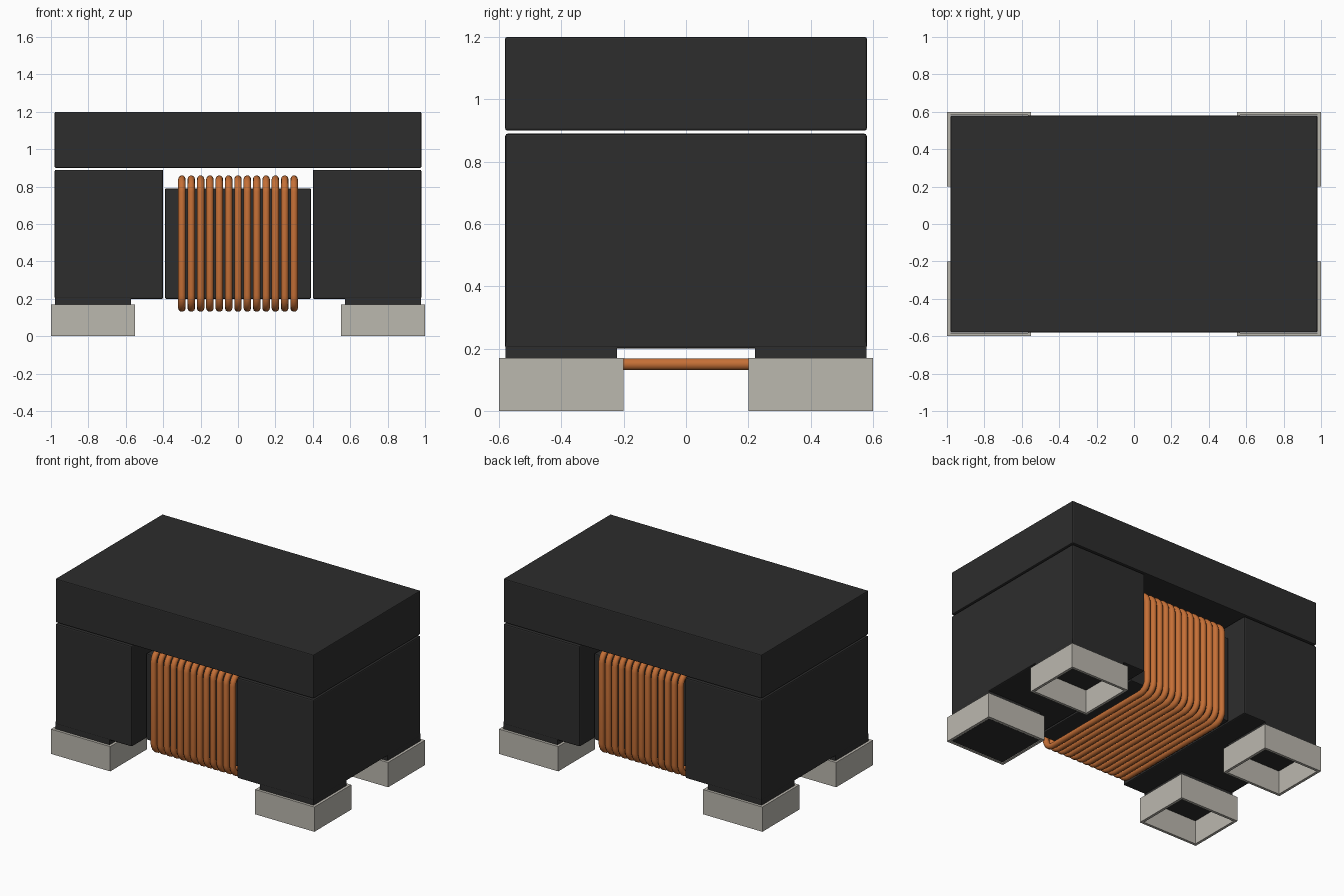
import bpy, bmesh, math
from mathutils import Vector

cube = bpy.data.objects.get("Cube")
if cube:
    bpy.data.objects.remove(cube, do_unlink=True)


def material(name, rgb, rough, metal=0.0):
    m = bpy.data.materials.new(name)
    m.use_nodes = True
    m.diffuse_color = (*rgb, 1)
    node = m.node_tree.nodes["Principled BSDF"]
    node.inputs["Base Color"].default_value = (*rgb, 1)
    node.inputs["Roughness"].default_value = rough
    node.inputs["Metallic"].default_value = metal
    return m


FERRITE = material("ferrite_black", (0.026, 0.026, 0.026), 0.7)
COPPER = material("copper_wire", (0.56, 0.16, 0.037), 0.5)
TIN = material("tin_grey", (0.50, 0.48, 0.43), 0.5)


def finish(bm, name, mat):
    bmesh.ops.recalc_face_normals(bm, faces=bm.faces)
    mesh = bpy.data.meshes.new(name)
    bm.to_mesh(mesh)
    bm.free()
    mesh.materials.append(mat)
    obj = bpy.data.objects.new(name, mesh)
    bpy.context.collection.objects.link(obj)
    return obj


def box(name, lo, hi, mat, bevel=0.0):
    lo, hi = Vector(lo), Vector(hi)
    bm = bmesh.new()
    bmesh.ops.create_cube(bm, size=1)
    for v in bm.verts:
        v.co = (lo + hi) / 2 + v.co * (hi - lo)
    obj = finish(bm, name, mat)
    if bevel:
        mod = obj.modifiers.new("edge_round", 'BEVEL')
        mod.width, mod.segments = bevel, 2
    return obj


def side_box(name, sx, sy, x, y, z, mat, bevel=0.0):
    """Box given by positive x and y ranges, placed in the quadrant sx, sy."""
    xs, ys = sorted(sx * a for a in x), sorted(sy * a for a in y)
    return box(name, (xs[0], ys[0], z[0]), (xs[1], ys[1], z[1]), mat, bevel)


def cap(name, sx, sy):
    """Open-ended rectangular terminal sleeve with thin walls."""
    cx, cy = sx * 0.775, sy * 0.4
    bm = bmesh.new()
    rings = []
    for hx, hy, z in ((0.225, 0.2, 0), (0.225, 0.2, 0.17),
                      (0.207, 0.182, 0.17), (0.207, 0.182, 0)):
        rings.append([bm.verts.new((cx + i * hx, cy + j * hy, z))
                      for i, j in ((-1, -1), (1, -1), (1, 1), (-1, 1))])
    for k in range(4):
        a, b = rings[k], rings[(k + 1) % 4]
        for i in range(4):
            j = (i + 1) % 4
            bm.faces.new((a[i], a[j], b[j], b[i]))
    return finish(bm, name, TIN)


def rounded_loop(hy, z0, z1, r, steps=5):
    """Rounded rectangle outline in the y-z plane."""
    pts = []
    corners = ((hy - r, z1 - r), (r - hy, z1 - r), (r - hy, z0 + r), (hy - r, z0 + r))
    for q, (y, z) in enumerate(corners):
        for s in range(steps + 1):
            a = math.pi / 2 * (q + s / steps)
            pts.append((y + r * math.cos(a), z + r * math.sin(a)))
    return pts


# Lid plate and the wound core bar
box("lid", (-0.98, -0.58, 0.90), (0.98, 0.58, 1.20), FERRITE, 0.006)
box("core_bar", (-0.39, -0.44, 0.20), (0.39, 0.44, 0.79), FERRITE, 0.006)

# End blocks with two feet and two terminals each
for sx, side in ((1, "left"), (-1, "right")):
    side_box("end_block_" + side, sx, 1, (0.40, 0.98), (-0.58, 0.58),
             (0.20, 0.89), FERRITE, 0.008)
    for sy, end in ((-1, "front"), (1, "back")):
        tag = end + "_" + side
        # one foot reaches down to the mounting plane, the others stop higher
        bottom = 0.002 if (sx, sy) == (1, -1) else 0.16
        side_box("foot_" + tag, sx, sy, (0.571, 0.979), (0.221, 0.579),
                 (bottom, 0.22), FERRITE)
        cap("terminal_" + tag, sx, sy)

# Copper winding: evenly spaced turns around the bar
curve = bpy.data.curves.new("winding", 'CURVE')
curve.dimensions = '3D'
curve.bevel_depth = 0.02
curve.bevel_resolution = 3
outline = rounded_loop(0.485, 0.15, 0.84, 0.07)
for turn in range(13):
    x = -0.30 + 0.05 * turn
    spline = curve.splines.new('POLY')
    spline.points.add(len(outline) - 1)
    for p, (y, z) in zip(spline.points, outline):
        p.co = (x, y, z, 1)
    spline.use_cyclic_u = True
    spline.use_smooth = True
curve.materials.append(COPPER)
winding = bpy.data.objects.new("winding", curve)
bpy.context.collection.objects.link(winding)
